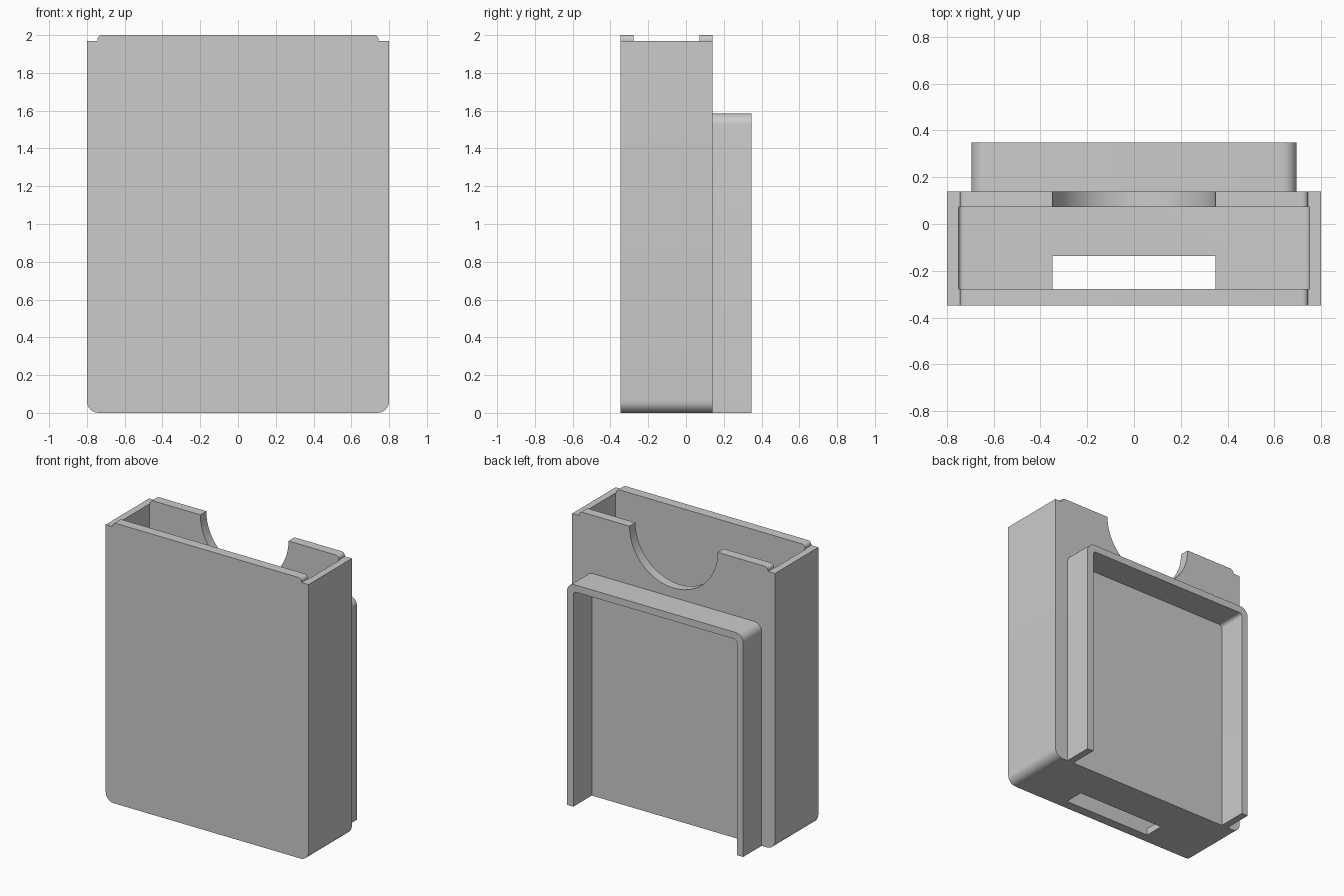
import bpy
import bmesh
from math import sin, cos, pi, radians
from mathutils import Vector

cube = bpy.data.objects.get("Cube")
if cube:
    bpy.data.objects.remove(cube, do_unlink=True)

GREY = (0.6, 0.6, 0.6, 1)
mat = bpy.data.materials.new("plain grey")
mat.use_nodes = True
mat.diffuse_color = GREY
mat.node_tree.nodes["Principled BSDF"].inputs["Base Color"].default_value = GREY


def rounded(points, steps=8):
    """Outline from (x, z, radius) corners, each filleted by its radius."""
    out = []
    for i, (x, z, r) in enumerate(points):
        p = Vector((x, z))
        if r == 0:
            out.append(p)
            continue
        a = (Vector(points[i - 1][:2]) - p).normalized() * r
        b = (Vector(points[(i + 1) % len(points)][:2]) - p).normalized() * r
        for k in range(steps + 1):
            t = k / steps * pi / 2
            out.append(p + a * (1 - sin(t)) + b * (1 - cos(t)))
    return out


def mirrored(half):
    """Complete a right-hand outline with its mirror image."""
    return half + [(-x, z, r) for x, z, r in reversed(half)]


def extrude(name, outline, y0, y1):
    """Solid made by sweeping an x-z outline from y0 to y1."""
    bm = bmesh.new()
    face = bm.faces.new([bm.verts.new((p[0], y0, p[1])) for p in outline])
    ext = bmesh.ops.extrude_face_region(bm, geom=[face])
    moved = [v for v in ext["geom"] if isinstance(v, bmesh.types.BMVert)]
    bmesh.ops.translate(bm, verts=moved, vec=(0, y1 - y0, 0))
    bmesh.ops.recalc_face_normals(bm, faces=bm.faces)
    mesh = bpy.data.meshes.new(name)
    bm.to_mesh(mesh)
    bm.free()
    mesh.materials.append(mat)
    obj = bpy.data.objects.new(name, mesh)
    bpy.context.collection.objects.link(obj)
    return obj


def activate(obj):
    bpy.ops.object.select_all(action="DESELECT")
    obj.select_set(True)
    bpy.context.view_layer.objects.active = obj


def cut(obj, cutter):
    cutter.hide_render = True
    activate(obj)
    mod = obj.modifiers.new("cut", "BOOLEAN")
    mod.operation = "DIFFERENCE"
    mod.solver = "EXACT"
    mod.object = cutter
    bpy.ops.object.modifier_apply(modifier=mod.name)
    bpy.data.objects.remove(cutter, do_unlink=True)


# Case body: rounded bottom corners and a narrower raised lip at the top
body = extrude("case_body", rounded(mirrored([
    (0.8, 0, 0.063), (0.8, 1.97, 0), (0.745, 1.97, 0), (0.745, 2, 0.025)])),
    -0.348, 0.14)

# Open pocket inside the case
cut(body, extrude("pocket_cutter", rounded(mirrored([
    (0.75, 0.05, 0.02), (0.75, 2.2, 0)])), -0.278, 0.072))

# Slot through the floor against the front wall
cut(body, extrude("slot_cutter", rounded(mirrored([
    (0.348, -0.1, 0), (0.348, 0.2, 0)])), -0.278, -0.136))

# Half-round thumb notch in the back wall
R = 0.348
arc = [(R * cos(pi + pi * k / 48), 2 + R * sin(pi + pi * k / 48)) for k in range(49)]
cut(body, extrude("notch_cutter", arc + [(R, 2.2), (-R, 2.2)], 0.0, 0.3))

# Raised rim on the back, open at the bottom
rim = extrude("back_rim", rounded(mirrored([
    (0.645, 0, 0), (0.695, 0, 0), (0.695, 1.585, 0.06)])[:3] + [
    (-0.695, 1.585, 0.06), (-0.695, 0, 0), (-0.645, 0, 0),
    (-0.645, 1.535, 0.025), (0.645, 1.535, 0.025)]), 0.14, 0.348)

for obj in (body, rim):
    activate(obj)
    bpy.ops.object.shade_smooth_by_angle(angle=radians(30))
